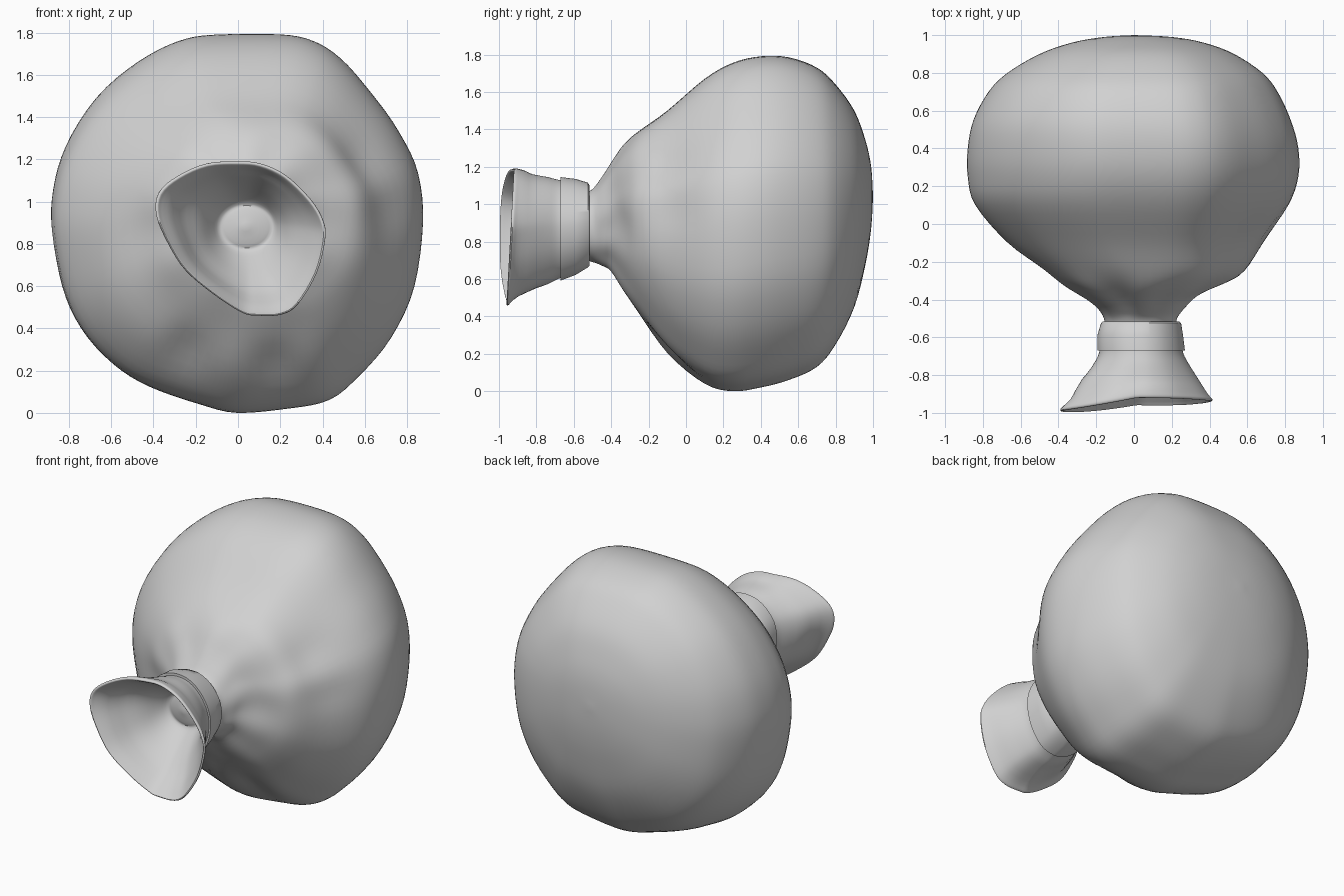
import bpy, bmesh
from math import sin, exp, atan2
from mathutils import Vector

cube = bpy.data.objects.get("Cube")
if cube:
    bpy.data.objects.remove(cube, do_unlink=True)

cloth = bpy.data.materials.new("grey cloth")
cloth.use_nodes = True
cloth.diffuse_color = (0.64, 0.64, 0.64, 1)
cloth.node_tree.nodes["Principled BSDF"].inputs["Base Color"].default_value = cloth.diffuse_color


def spline(points, steps, closed=False):
    """Smooth curve through points of any dimension."""
    points = [Vector(p) for p in points]
    count = len(points)
    result = []

    def pick(i):
        return points[i % count] if closed else points[max(0, min(count - 1, i))]

    for i in range(count if closed else count - 1):
        a, b, c, d = (pick(i + k) for k in (-1, 0, 1, 2))
        for s in range(steps):
            t = s / steps
            result.append(b + (c - a) * (t / 2)
                          + (a * 2 - b * 5 + c * 4 - d) * (t * t / 2)
                          + (b * 3 - a - c * 3 + d) * (t ** 3 / 2))
    if not closed:
        result.append(points[-1])
    return result


def unit_outline(points, steps):
    """Smooth closed outline scaled to the range -1 to 1."""
    curve = spline(points, steps, True)
    lows = [min(p[k] for p in curve) for k in (0, 1)]
    highs = [max(p[k] for p in curve) for k in (0, 1)]
    return [Vector([(p[k] * 2 - lows[k] - highs[k]) / (highs[k] - lows[k]) for k in (0, 1)])
            for p in curve]


def loft(name, outline, rows, shape=None, closed=False, fullness=0):
    """Skin rings given as y, left, right, bottom, top, outline weight."""
    bm = bmesh.new()
    rings = []
    for y, left, right, bottom, top, weight in rows:
        ring = []
        for p in outline:
            q = p.normalized().lerp(p, weight)
            q *= 1 + fullness * sin(2 * atan2(q.y, q.x)) ** 2
            co = Vector(((left + right) / 2 + q.x * (right - left) / 2, y,
                         (bottom + top) / 2 + q.y * (top - bottom) / 2))
            if shape:
                co = shape(co, q, weight)
            ring.append(bm.verts.new(co))
        rings.append(ring)
    pairs = list(zip(rings, rings[1:]))
    if closed:
        pairs.append((rings[-1], rings[0]))
    n = len(outline)
    for a, b in pairs:
        for i in range(n):
            j = (i + 1) % n
            bm.faces.new((a[i], a[j], b[j], b[i]))
    bmesh.ops.remove_doubles(bm, verts=bm.verts[:], dist=0.0005)
    bmesh.ops.recalc_face_normals(bm, faces=bm.faces[:])
    mesh = bpy.data.meshes.new(name)
    bm.to_mesh(mesh)
    bm.free()
    mesh.materials.append(cloth)
    obj = bpy.data.objects.new(name, mesh)
    bpy.context.collection.objects.link(obj)
    bpy.ops.object.select_all(action='DESELECT')
    obj.select_set(True)
    bpy.context.view_layer.objects.active = obj
    bpy.ops.object.shade_smooth_by_angle(angle=.7)


# Lumpy sack body: front outline and sections from neck to back
sack_outline = unit_outline([
    (.88, .9), (.85, 1.13), (.75, 1.31), (.61, 1.49), (.48, 1.65), (.36, 1.74), (.2, 1.78),
    (-.11, 1.78), (-.28, 1.74), (-.46, 1.63), (-.65, 1.46), (-.8, 1.25), (-.87, 1.06),
    (-.88, .87), (-.82, .61), (-.72, .42), (-.57, .26), (-.41, .15), (-.18, .05), (0, 0),
    (.25, .03), (.43, .08), (.56, .2), (.71, .38), (.83, .61)], 4)

sack_rows = [
    (-.56, -.15, .22, .71, 1.05, 0),
    (-.5, -.16, .23, .69, 1.08, 0),
    (-.45, -.19, .27, .67, 1.14, 0),
    (-.4, -.25, .33, .64, 1.21, .1),
    (-.33, -.37, .47, .53, 1.31, .3),
    (-.25, -.48, .59, .41, 1.39, .5),
    (-.1, -.67, .69, .2, 1.5, .8),
    (.1, -.84, .82, .04, 1.67, .9),
    (.25, -.88, .87, 0, 1.755, .9),
    (.4, -.88, .87, .02, 1.79, .9),
    (.55, -.85, .83, .06, 1.785, .8),
    (.7, -.77, .76, .13, 1.73, .7),
    (.8, -.67, .68, .25, 1.64, .6),
    (.9, -.5, .53, .45, 1.5, .4),
    (.96, -.33, .37, .68, 1.34, .2),
    (.99, -.16, .2, .87, 1.2, 0),
    (1, 0, 0, 1.04, 1.04, 0)]

# Dents in the cloth: x, z, depth, radius
dents = [(-.25, .28, .035, .12), (.18, .22, .03, .11), (.4, .95, .025, .13),
         (.58, 1.2, .02, .12), (.72, .95, .015, .12), (-.45, .85, .015, .15)]


def wrinkle(co, q, weight):
    """Pleats around the neck and dents on the front."""
    a = atan2(q.y, q.x)
    fade = exp(-((co.y + .38) / .09) ** 2) if co.y > -.5 else 0
    scale = 1 + .025 * fade * (sin(a * 9) + sin(a * 5 + 1))
    middle = Vector((.03, co.y, .88))
    co = middle + (co - middle) * scale
    if co.y < .3:
        inward = (Vector((0, .4, .9)) - co).normalized()
        push = sum(depth * exp(-((co.x - x) ** 2 + (co.z - z) ** 2) / radius ** 2)
                   for x, z, depth, radius in dents)
        co += inward * push * min(1, (.3 - co.y) * 3)
    return co


loft("sack_body", sack_outline, spline(sack_rows, 4), wrinkle, fullness=.035)

# Skewed oval used for the mouth and the tie band
mouth_outline = unit_outline([
    (.42, .82), (.41, .91), (.35, 1.01), (.23, 1.125), (.11, 1.18), (0, 1.19), (-.15, 1.18),
    (-.29, 1.12), (-.38, 1.04), (-.39, .93), (-.33, .79), (-.25, .67), (-.12, .56),
    (.02, .47), (.1, .455), (.21, .46), (.29, .51), (.38, .66)], 4)

# Tie band around the neck
band_rows = [
    (-.67, -.17, .24, .63, 1.11, .3),
    (-.67, -.2, .27, .59, 1.145, .3),
    (-.59, -.2, .26, .62, 1.135, .3),
    (-.525, -.18, .25, .66, 1.115, .3),
    (-.515, -.17, .24, .67, 1.1, .3),
    (-.515, -.13, .2, .71, 1.06, .3)]
loft("tie_band", mouth_outline, band_rows, closed=True)

# Flared mouth: outer skirt, rim, inner funnel and the gathered cloth at its end
mouth_rows = [
    (-.6, -.18, .25, .63, 1.12, .3),
    (-.68, -.19, .26, .6, 1.13, .3),
    (-.74, -.22, .29, .57, 1.145, .4),
    (-.82, -.28, .34, .54, 1.16, .7),
    (-.9, -.36, .39, .49, 1.185, 1),
    (-.93, -.39, .415, .46, 1.19, 1),
    (-.94, -.38, .405, .465, 1.18, 1),
    (-.92, -.36, .39, .48, 1.165, 1),
    (-.84, -.28, .33, .55, 1.13, .8),
    (-.74, -.19, .25, .64, 1.08, .5),
    (-.65, -.13, .2, .72, 1.03, .2),
    (-.6, -.09, .17, .77, .99, 0),
    (-.605, -.05, .13, .8, .96, 0),
    (-.62, .035, .035, .88, .88, 0)]


def rim_wave(co, q, weight):
    """Pull the right-hand lip forward and tip the top back."""
    amount = max(0, min(1, (-.88 - co.y) / .05 + 1)) if weight > .6 else 0
    side = min(1, max(0, -q.x))
    co.y += amount * (.02 * q.y - .06 * side * (1.4 - side * .4))
    return co


loft("sack_mouth", mouth_outline, spline(mouth_rows, 3), rim_wave)
